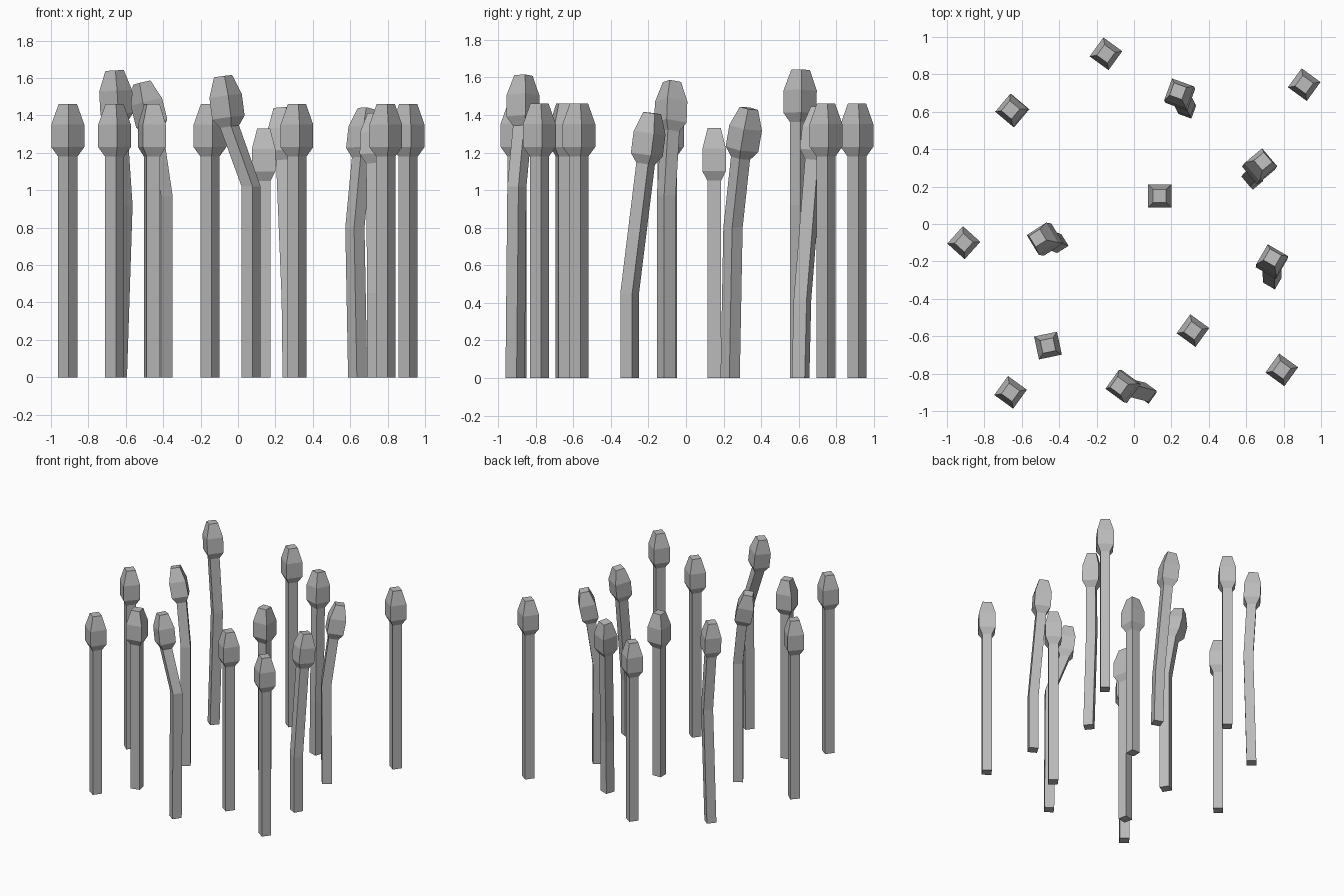
import bpy, bmesh, math
from mathutils import Vector, Matrix

cube = bpy.data.objects.get("Cube")
if cube:
    bpy.data.objects.remove(cube, do_unlink=True)

grey = bpy.data.materials.new("plain_grey")
grey.use_nodes = True
grey.diffuse_color = (0.5, 0.5, 0.5, 1)
grey.node_tree.nodes["Principled BSDF"].inputs["Base Color"].default_value = grey.diffuse_color

STEM = 0.0365      # half width of the square stem
BULGE = 0.0625     # half width of the head
TIP = 0.035        # half width of the flat tip
HEAD = 0.28        # head length


def ring(bm, centre, half, turn, axis):
    """Square ring of vertices around a point, facing along axis."""
    tilt = Vector((0, 0, 1)).rotation_difference(axis).to_matrix()
    rot = tilt @ Matrix.Rotation(math.radians(turn), 3, 'Z')
    corners = [(-half, -half, 0), (half, -half, 0), (half, half, 0), (-half, half, 0)]
    return [bm.verts.new(centre + rot @ Vector(c)) for c in corners]


def stalk(name, path, tip, turn):
    """Stem along the path, then a faceted bud ending at the tip."""
    bm = bmesh.new()
    up = Vector((0, 0, 1))
    points = [Vector(p) for p in path]
    neck, tip = points[-1], Vector(tip)
    axis = (tip - neck).normalized()
    rings = [ring(bm, p, STEM, turn, up) for p in points[:-1]]
    for along, half in ((0, STEM), (0.18, BULGE), (0.61, BULGE), (1, TIP)):
        rings.append(ring(bm, neck.lerp(tip, along), half, turn, axis))
    for low, high in zip(rings, rings[1:]):
        for i in range(4):
            j = (i + 1) % 4
            bm.faces.new((low[i], low[j], high[j], high[i]))
    bm.faces.new(rings[0][::-1])
    bm.faces.new(rings[-1])
    mesh = bpy.data.meshes.new(name)
    bm.to_mesh(mesh)
    bm.free()
    mesh.materials.append(grey)
    bpy.context.collection.objects.link(bpy.data.objects.new(name, mesh))


# Straight stalks: x, y, height, turn
straight = [
    (-0.15, 0.91, 1.46, -36), (0.91, 0.745, 1.46, -36), (0.315, -0.57, 1.46, -36),
    (-0.66, -0.90, 1.46, -36), (0.79, -0.78, 1.46, -36), (-0.91, -0.10, 1.46, -42),
    (-0.46, -0.65, 1.46, 12), (0.137, 0.15, 1.33, 0),
]
for n, (x, y, top, turn) in enumerate(straight, 1):
    stalk(f"straight_stalk_{n}", [(x, y, 0), (x, y, top - HEAD)], (x, y, top), turn)

# Bent stalks: base, bend, neck, tip, turn
bent = [
    ((-0.645, 0.605, 0), (-0.615, 0.605, 0.92), (-0.645, 0.605, 1.36), (-0.66, 0.61, 1.64), -40),
    ((0.285, 0.61, 0), (0.28, 0.62, 0.42), (0.25, 0.68, 1.16), (0.235, 0.71, 1.44), -20),
    ((0.64, 0.235, 0), (0.625, 0.25, 0.80), (0.66, 0.29, 1.17), (0.69, 0.335, 1.435), 40),
    ((-0.40, -0.105, 0), (-0.40, -0.105, 0.97), (-0.45, -0.085, 1.31), (-0.515, -0.075, 1.575), 32),
    ((0.74, -0.30, 0), (0.74, -0.30, 0.45), (0.735, -0.215, 1.14), (0.74, -0.18, 1.41), -30),
    ((0.07, -0.91, 0), (0.07, -0.90, 1.02), (-0.045, -0.87, 1.34), (-0.08, -0.865, 1.61), -36),
]
for n, (base, bend, neck, tip, turn) in enumerate(bent, 1):
    stalk(f"bent_stalk_{n}", [base, bend, neck], tip, turn)
